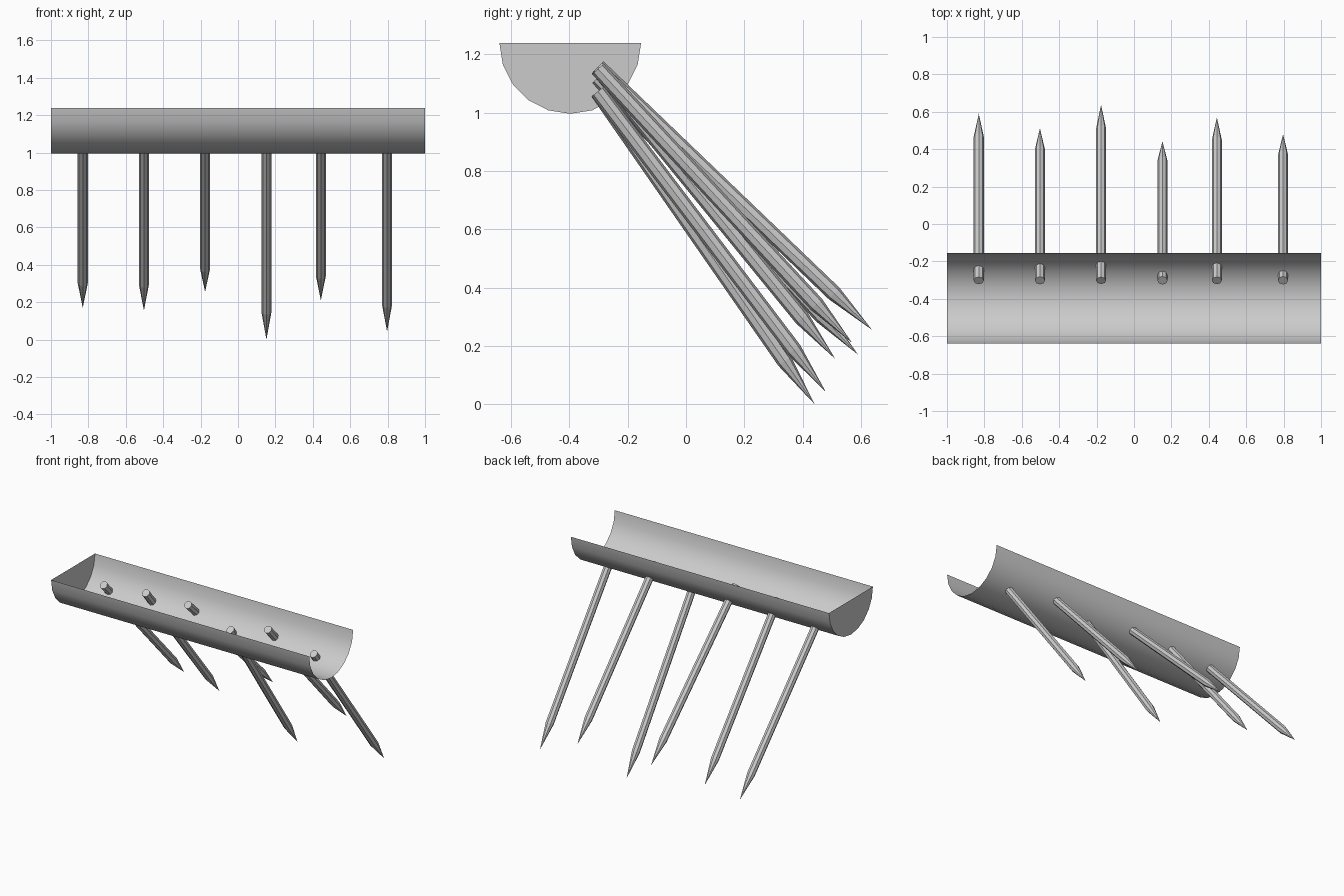
import bpy, bmesh, math
from mathutils import Vector

if "Cube" in bpy.data.objects:
    bpy.data.objects.remove(bpy.data.objects["Cube"])


def make_object(name, bm):
    mesh = bpy.data.meshes.new(name)
    bm.to_mesh(mesh)
    bm.free()
    obj = bpy.data.objects.new(name, mesh)
    bpy.context.collection.objects.link(obj)
    return obj


# Trough: thin half-round gutter, closed at the left end, open at the right
SEGMENTS, RADIUS = 10, 0.243
CENTRE_Y, RIM_Z = -0.397, 1.239
bm = bmesh.new()
ends = []
for x in (-1, 1):
    ring = []
    for i in range(SEGMENTS + 1):
        a = math.pi + math.pi * i / SEGMENTS
        ring.append(bm.verts.new((x, CENTRE_Y + RADIUS * math.cos(a),
                                  RIM_Z + RADIUS * math.sin(a))))
    ends.append(ring)
left, right = ends
for i in range(SEGMENTS):
    f = bm.faces.new((left[i], right[i], right[i + 1], left[i + 1]))
    f.smooth = True
bm.faces.new(left)
bmesh.ops.recalc_face_normals(bm, faces=bm.faces)
for e in left:
    for edge in e.link_edges:
        if edge.other_vert(e) in left:
            edge.smooth = False
bm.normal_update()
# normals point outwards (bottom of trough faces down)
if bm.faces[:][SEGMENTS // 2].normal.z > 0:
    bmesh.ops.reverse_faces(bm, faces=bm.faces)
make_object("trough", bm)


# Spikes: octagonal rods with a conical point, driven through the trough wall
def spike(name, start, tip, radius=0.027, sides=8, point=0.18):
    start, tip = Vector(start), Vector(tip)
    axis = (tip - start).normalized()
    across = Vector((1, 0, 0))
    up = axis.cross(across)
    bm = bmesh.new()
    rings = []
    for c in (start, tip - axis * point):
        rings.append([bm.verts.new(c + radius * (
            across * math.cos(2 * math.pi * i / sides) +
            up * math.sin(2 * math.pi * i / sides))) for i in range(sides)])
    apex = bm.verts.new(tip)
    for i in range(sides):
        j = (i + 1) % sides
        bm.faces.new((rings[0][i], rings[0][j], rings[1][j], rings[1][i]))
        bm.faces.new((rings[1][i], rings[1][j], apex))
    bm.faces.new(rings[0])
    bmesh.ops.recalc_face_normals(bm, faces=bm.faces)
    make_object(name, bm)


# x, start height, tip y, tip z
SPIKES = [(-0.83, 1.12, 0.59, 0.17), (-0.503, 1.152, 0.512, 0.155),
          (-0.176, 1.157, 0.638, 0.255), (0.152, 1.07, 0.441, 0.0),
          (0.443, 1.15, 0.57, 0.21), (0.797, 1.073, 0.479, 0.043)]
for n, (x, z0, y1, z1) in enumerate(SPIKES, 1):
    spike(f"spike_{n}", (x, -0.302, z0), (x, y1, z1))
